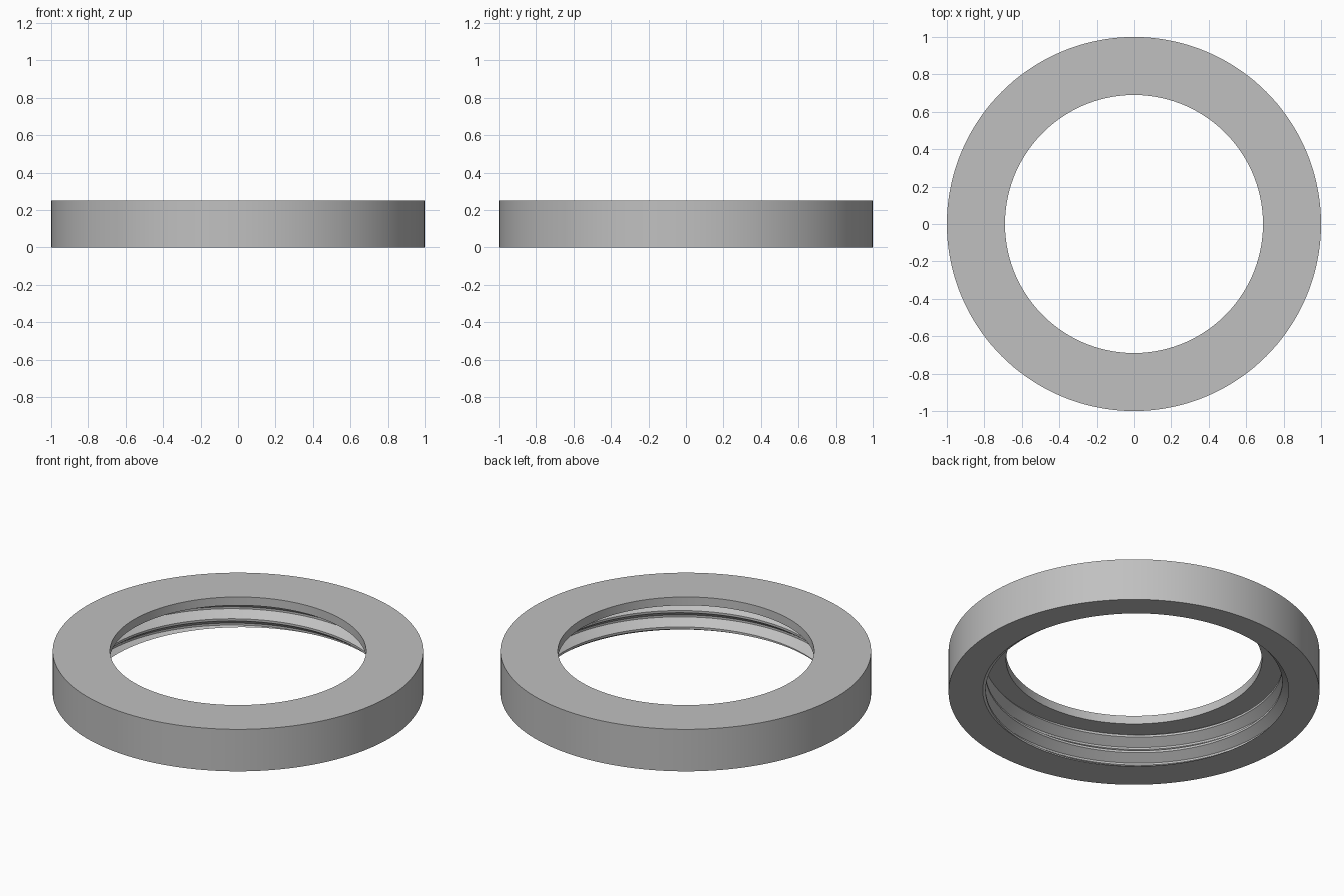
import bpy
import bmesh
import math

cube = bpy.data.objects.get("Cube")
if cube:
    bpy.data.objects.remove(cube, do_unlink=True)

SEGMENTS = 144
HEIGHT, LIP_Z = 0.25, 0.2            # overall height, underside of the top lip
OUTER, LIP = 1.0, 0.69               # outer radius, lip hole radius
CREST, ROOT = 0.80, 0.85             # thread radii
PITCH, START = 0.0975, 0.0105        # thread pitch, height of root at zero turns
TURN_OFFSET = 135 / 360

# One thread tooth: height above the bottom of the root, and radius
TOOTH = [(0.0, ROOT), (0.012, ROOT), (0.048, CREST), (0.061, CREST)]


def thread_kinks(turn):
    """Corner points of the thread section at a given turn, bottom to top."""
    base = START + PITCH * (turn - TURN_OFFSET)
    return [(base + k * PITCH + dz, r) for k in range(-3, 5) for dz, r in TOOTH]


def radius_at(kinks, z):
    """Radius of the thread section where it meets height z."""
    for (z0, r0), (z1, r1) in zip(kinks, kinks[1:]):
        if z0 <= z <= z1:
            return r0 + (r1 - r0) * (z - z0) / (z1 - z0)
    return CREST


def section(turn):
    """Closed ring section: thread trimmed to the bore, then lip and body."""
    kinks = thread_kinks(turn)
    low, high = radius_at(kinks, 0.0), radius_at(kinks, LIP_Z)
    wall = []
    for z, r in kinks:
        if z < 0:
            z, r = 0.0, low
        elif z > LIP_Z:
            z, r = LIP_Z, high
        wall.append((z, r))
    return wall + [(LIP_Z, LIP), (HEIGHT, LIP), (HEIGHT, OUTER), (0.0, OUTER)]


# Sweep the section around the axis
bm = bmesh.new()
columns = []
for j in range(SEGMENTS + 1):
    turn = j / SEGMENTS
    a = turn * math.tau
    columns.append([bm.verts.new((r * math.cos(a), r * math.sin(a), z))
                    for z, r in section(turn)])
for c0, c1 in zip(columns, columns[1:]):
    n = len(c0)
    for i in range(n):
        k = (i + 1) % n
        bm.faces.new((c0[i], c1[i], c1[k], c0[k]))
bmesh.ops.remove_doubles(bm, verts=bm.verts[:], dist=0.00002)
bmesh.ops.recalc_face_normals(bm, faces=bm.faces[:])

mesh = bpy.data.meshes.new("threaded_ring")
bm.to_mesh(mesh)
bm.free()
ring = bpy.data.objects.new("threaded_ring", mesh)
bpy.context.collection.objects.link(ring)

# Plain grey material
grey = bpy.data.materials.new("plain_grey")
grey.use_nodes = True
colour = (0.53, 0.53, 0.53, 1.0)
grey.diffuse_color = colour
grey.node_tree.nodes["Principled BSDF"].inputs["Base Color"].default_value = colour
mesh.materials.append(grey)

# Smooth round walls, crisp thread edges
bpy.ops.object.select_all(action="DESELECT")
ring.select_set(True)
bpy.context.view_layer.objects.active = ring
bpy.ops.object.shade_smooth_by_angle(angle=math.radians(30))
